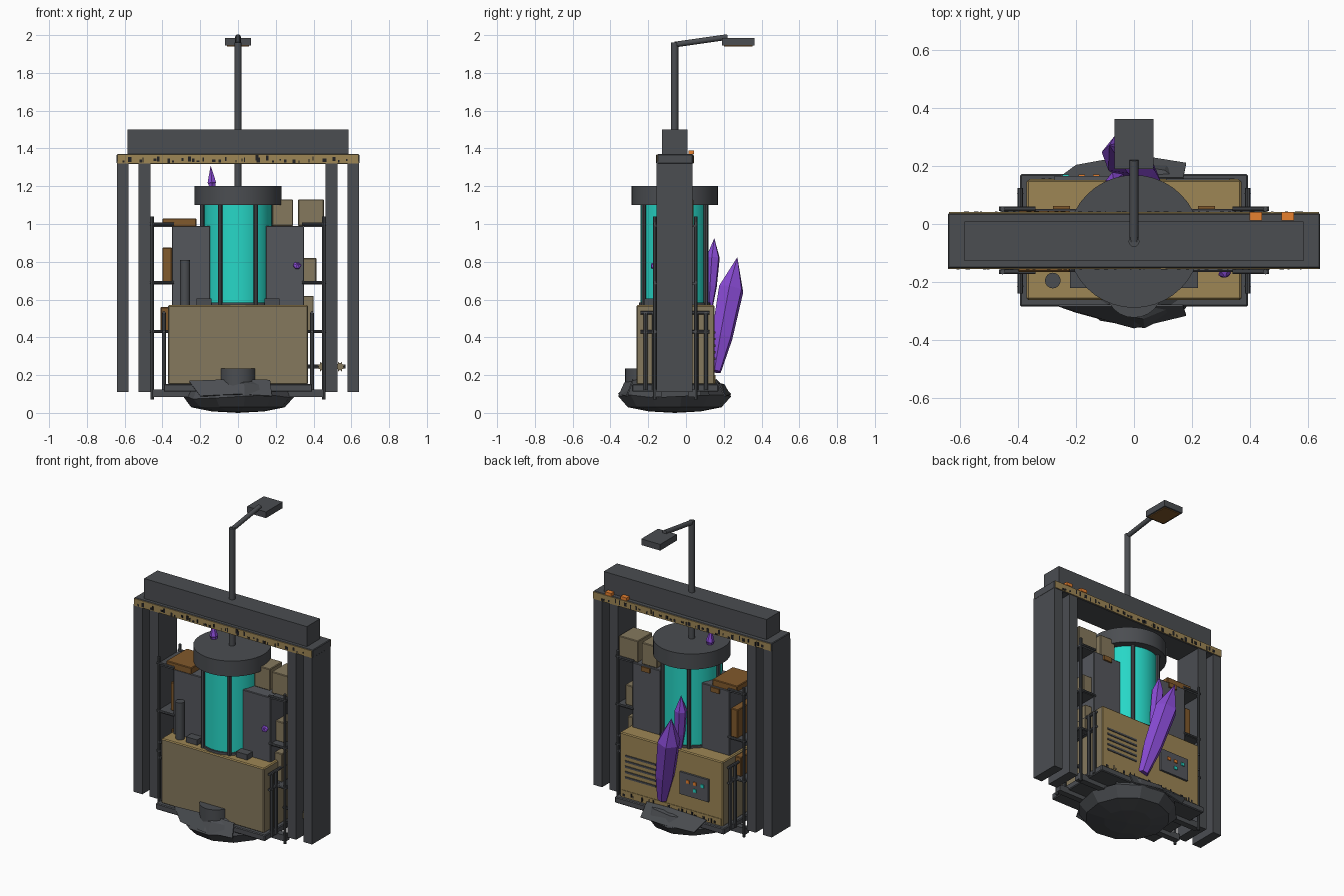
import bpy, bmesh, math, random
from mathutils import Vector, Matrix

if "Cube" in bpy.data.objects:
    bpy.data.objects.remove(bpy.data.objects["Cube"])

random.seed(4)

def mat(name, r, g, b):
    m = bpy.data.materials.new(name)
    m.diffuse_color = (r, g, b, 1)
    m.use_nodes = True
    m.node_tree.nodes["Principled BSDF"].inputs["Base Color"].default_value = m.diffuse_color
    return m

STEEL = mat("dark_steel", 0.07, 0.075, 0.083)
PANEL = mat("panel_grey", 0.09, 0.095, 0.108)
KHAKI = mat("khaki", 0.235, 0.19, 0.11)
GOLD = mat("ochre", 0.34, 0.24, 0.09)
BROWN = mat("rust_brown", 0.22, 0.10, 0.025)
TEAL = mat("teal_glow", 0.02, 0.68, 0.57)
PURPLE = mat("purple_crystal", 0.25, 0.07, 0.66)
ORANGE = mat("orange_light", 0.80, 0.22, 0.03)
BLACK = mat("near_black", 0.015, 0.015, 0.017)

def finish(name, bm, *mats):
    me = bpy.data.meshes.new(name)
    bmesh.ops.recalc_face_normals(bm, faces=bm.faces)
    bm.to_mesh(me)
    bm.free()
    ob = bpy.data.objects.new(name, me)
    bpy.context.collection.objects.link(ob)
    for m in mats:
        me.materials.append(m)
    return ob

def boxes(name, specs, m, bevel=0):
    """Each spec is x0, x1, y0, y1, z0, z1."""
    bm = bmesh.new()
    for x0, x1, y0, y1, z0, z1 in specs:
        M = Matrix.Translation(((x0 + x1) / 2, (y0 + y1) / 2, (z0 + z1) / 2))
        M = M @ Matrix.Diagonal((x1 - x0, y1 - y0, z1 - z0, 1))
        bmesh.ops.create_cube(bm, size=1, matrix=M)
    if bevel:
        bmesh.ops.bevel(bm, geom=bm.edges[:], offset=bevel, segments=1, affect='EDGES')
    return finish(name, bm, m)

def rods(name, specs, m, sides=12):
    """Each spec is start, end, radius."""
    bm = bmesh.new()
    for a, b, r in specs:
        a, b = Vector(a), Vector(b)
        M = Matrix.Translation((a + b) / 2) @ (b - a).to_track_quat('Z', 'Y').to_matrix().to_4x4()
        bmesh.ops.create_cone(bm, cap_ends=True, segments=sides, radius1=r, radius2=r,
                              depth=(b - a).length, matrix=M)
    ob = finish(name, bm, m)
    bpy.context.view_layer.objects.active = ob
    ob.select_set(True)
    bpy.ops.object.shade_smooth_by_angle(angle=math.radians(40))
    ob.select_set(False)
    return ob

def crystal(name, base, tip, r, shoulder=0.72, sides=6):
    base, tip = Vector(base), Vector(tip)
    M = Matrix.Translation(base) @ (tip - base).to_track_quat('Z', 'Y').to_matrix().to_4x4()
    L = (tip - base).length
    bm = bmesh.new()
    rings = []
    for t, k in ((0, 0.45), (0.3, 0.85), (shoulder, 1.0)):
        rings.append([bm.verts.new(M @ Vector((r * k * math.cos(i * math.tau / sides),
                      r * k * math.sin(i * math.tau / sides), t * L))) for i in range(sides)])
    top = bm.verts.new(tip)
    bm.faces.new(rings[0])
    for i in range(sides):
        j = (i + 1) % sides
        for a, b in zip(rings, rings[1:]):
            bm.faces.new((a[i], a[j], b[j], b[i]))
        bm.faces.new((rings[-1][i], rings[-1][j], top))
    return finish(name, bm, PURPLE)

CY = -0.06  # centre line of frame and tank

# gantry frame
boxes("frame_posts", [(s * x - 0.031, s * x + 0.031, -0.155, 0.035, 0.11, 1.33)
                      for s in (-1, 1) for x in (0.495, 0.61)], STEEL)
boxes("frame_lower_beam", [(-0.642, 0.642, -0.152, 0.037, 1.318, 1.37)], STEEL, 0.004)
boxes("frame_upper_beam", [(-0.585, 0.585, -0.128, 0.008, 1.37, 1.5)], STEEL)
boxes("beam_hazard_bands", [(-0.638, 0.638, -0.156, -0.152, 1.321, 1.367),
                            (-0.638, 0.638, 0.037, 0.041, 1.321, 1.367)], GOLD)
boxes("beam_light_bulbs", [(x - 0.022, x + 0.022, 0.012, 0.042, 1.37, 1.39) for x in (0.42, 0.53)], ORANGE)

# worn marks on the hazard bands
def marks(name, yz, x0, x1, n, size):
    spec = []
    for y, za, zb in yz:
        for i in range(n):
            x = x0 + (x1 - x0) * (i + random.random()) / n
            z = random.uniform(za, zb - size)
            w = random.uniform(0.004, 0.018)
            spec.append((x, x + w, y - 0.001, y + 0.001, z, z + random.uniform(0.3, 1) * size))
    return boxes(name, spec, BLACK)
marks("beam_band_marks", [(-0.1565, 1.323, 1.366), (0.0415, 1.323, 1.366)], -0.62, 0.6, 34, 0.03)

# mast and lamp
rods("lamp_mast", [((0, CY, 1.18), (0, CY, 1.96), 0.019)], STEEL)
rods("lamp_arm", [((0, CY, 1.95), (0, 0.22, 1.99), 0.015)], STEEL)
boxes("lamp_head", [(-0.068, 0.068, 0.19, 0.362, 1.945, 1.985)], STEEL)
boxes("lamp_glass", [(-0.058, 0.058, 0.2, 0.352, 1.94, 1.946)], BROWN)

# glowing tank
rods("tank_glass", [((0, CY, 0.55), (0, CY, 1.11), 0.18)], TEAL, 32)
rods("tank_cap", [((0, CY, 1.1), (0, CY, 1.2), 0.229)], STEEL, 40)
rods("tank_foot_ring", [((0, CY, 0.565), (0, CY, 0.585), 0.19)], STEEL, 32)
rods("tank_struts", [((0.19 * math.cos(a), CY + 0.19 * math.sin(a), 0.57),
                      (0.19 * math.cos(a), CY + 0.19 * math.sin(a), 1.11), 0.012)
                     for a in (i * math.pi / 3 for i in range(6))], STEEL, 8)

# body: front and sides khaki, top and back ochre
body = boxes("machine_body", [(-0.37, 0.37, -0.262, 0.152, 0.15, 0.57)], KHAKI, 0.006)
body.data.materials.append(GOLD)
for p in body.data.polygons:
    if p.normal.y > 0.6 or p.normal.z > 0.6:
        p.material_index = 1
boxes("body_tray", [(-0.393, 0.393, -0.285, 0.172, 0.112, 0.152)], STEEL, 0.005)
boxes("tray_cross_bars", [(-0.46, 0.46, y - 0.02, y + 0.02, 0.085, 0.125) for y in (-0.15, 0.03)], STEEL)
rods("front_port", [((0, -0.225, 0.14), (0, -0.225, 0.235), 0.098)], STEEL, 24)

# back face: vents, control panel, hazard strip
boxes("vent_slats", [(0.11, 0.33, 0.15, 0.157, z, z + 0.012) for z in
                     (0.28, 0.315, 0.35, 0.385, 0.42)], STEEL)
boxes("control_panel", [(-0.275, -0.07, 0.15, 0.165, 0.29, 0.435)], PANEL)
boxes("panel_orange_lights", [(x - 0.011, x + 0.011, 0.165, 0.171, 0.375, 0.395)
                              for x in (-0.13, -0.18)], ORANGE)
boxes("panel_teal_lights", [(x - 0.011, x + 0.011, 0.165, 0.171, z, z + 0.02)
                            for x, z in ((-0.235, 0.375), (-0.18, 0.33))], TEAL)
boxes("back_hazard_strip", [(-0.36, 0.36, 0.151, 0.155, 0.155, 0.2)], GOLD)
marks("back_strip_marks", [(0.1555, 0.157, 0.198)], -0.35, 0.34, 20, 0.03)

# cabinets standing beside the tank
boxes("side_cabinets", [(-0.35, -0.147, -0.165, 0.052, 0.56, 0.99),
                        (0.147, 0.35, -0.165, 0.052, 0.56, 0.99)], PANEL, 0.004)
boxes("cabinet_plinths", [(s * 0.18 - 0.04, s * 0.18 + 0.04, -0.22, -0.165, 0.565, 0.605)
                          for s in (-1, 1)], STEEL)
boxes("cabinet_hinges", [(s * 0.25 - 0.03, s * 0.25 + 0.03, 0.05, 0.062, 0.955, 0.985)
                         for s in (-1, 1)], BROWN)
rods("exhaust_pipe", [((-0.28, -0.195, 0.56), (-0.28, -0.195, 0.81), 0.027)], STEEL, 16)

# side racks with poles and shelves
poles, shelves, rails = [], [], []
for s in (-1, 1):
    for y in (-0.165, 0.052):
        poles.append(((s * 0.453, y, 0.07), (s * 0.453, y, 1.04), 0.009))
        for z in (0.43, 0.69, 1.0):
            poles.append(((s * 0.34, y, z), (s * 0.465, y, z), 0.008))
    for z in (0.43, 0.685, 0.99):
        xs = sorted((s * 0.35, s * 0.46))
        shelves.append((*xs, -0.165, 0.052, z - 0.006, z + 0.006))
    # hand rails beside the body
    for y in (-0.215, -0.17, 0.055, 0.105):
        rails.append(((s * 0.392, y, 0.12), (s * 0.392, y, 0.53), 0.011))
    for z in (0.43, 0.53):
        rails.append(((s * 0.392, -0.24, z), (s * 0.392, 0.125, z), 0.009))
rods("rack_poles", poles, STEEL, 8)
boxes("rack_shelves", shelves, STEEL)
rods("body_rails", rails, STEEL, 8)

# cargo boxes
boxes("khaki_crates", [(0.18, 0.292, -0.09, 0.04, 0.99, 1.13), (0.318, 0.455, -0.11, 0.04, 0.99, 1.13),
                       (0.345, 0.415, -0.11, 0.03, 0.69, 0.82), (0.345, 0.4, -0.12, 0.03, 0.436, 0.62)],
      KHAKI, 0.004)
boxes("brown_crates", [(-0.4, -0.22, -0.165, 0.045, 0.985, 1.03), (-0.4, -0.35, -0.12, 0.04, 0.69, 0.875),
                       (-0.41, -0.35, -0.1, 0.02, 0.436, 0.56)], BROWN, 0.004)

# side valve with toothed wheels
rods("valve_stem", [((0.37, -0.06, 0.245), (0.57, -0.06, 0.245), 0.01)], STEEL, 8)
bm = bmesh.new()
for cx in (0.445, 0.54):
    vs = [bm.verts.new((cx + (0.028 if i % 2 else 0.017) * math.cos(i * math.tau / 16), -0.09,
                        0.245 + (0.028 if i % 2 else 0.017) * math.sin(i * math.tau / 16)))
          for i in range(16)]
    f = bm.faces.new(vs)
    ext = bmesh.ops.extrude_face_region(bm, geom=[f])
    bmesh.ops.translate(bm, vec=(0, 0.05, 0), verts=[v for v in ext["geom"] if isinstance(v, bmesh.types.BMVert)])
finish("valve_wheels", bm, KHAKI)

# cracked bowl under the tray, its upper rim broken away on the right
bm = bmesh.new()
N = 12
prof = [(0.14, 0.008), (0.25, 0.03), (0.295, 0.085), (0.265, 0.15), (0.2, 0.18)]
rings = []
for k, (r, z) in enumerate(prof):
    ring = []
    for i in range(N):
        a = i * math.tau / N + 0.12
        rr = r * (1 + random.uniform(-0.03, 0.03) * (k > 1))
        ring.append(bm.verts.new((rr * math.cos(a), CY + rr * math.sin(a),
                                  z + random.uniform(-0.012, 0.012) * (k > 1))))
    rings.append(ring)
hub = bm.verts.new((0, CY, 0))
for i in range(N):
    j = (i + 1) % N
    bm.faces.new((hub, rings[0][j], rings[0][i]))
    for k in range(4):
        if k >= 2 and i in (0, 11):
            continue
        bm.faces.new((rings[k][i], rings[k][j], rings[k + 1][j], rings[k + 1][i]))
finish("cracked_bowl", bm, STEEL)
# front and back rim shards
boxes("bowl_hub", [(-0.14, 0.14, CY - 0.14, CY + 0.14, 0.03, 0.115)], STEEL)
bm = bmesh.new()
for y0, y1 in ((-0.285, -0.36), (0.16, 0.24)):
    top = [bm.verts.new((x, y0, z)) for x, z in ((-0.26, 0.17), (0.0, 0.18), (0.17, 0.175))]
    low = [bm.verts.new((x, y, z)) for x, y, z in
           ((-0.2, y1 * 0.85, 0.09), (0.0, y1, 0.1), (0.18, y1 * 0.88, 0.09))]
    for i in (0, 1):
        bm.faces.new((top[i], top[i + 1], low[i + 1], low[i]))
shards = finish("bowl_rim_shards", bm, STEEL)
shards.modifiers.new("thickness", 'SOLIDIFY').thickness = 0.008

# crystals growing on the machine
crystal("large_crystal", (0.06, 0.155, 0.22), (-0.085, 0.272, 0.825), 0.07)
crystal("small_crystal", (-0.04, 0.125, 0.56), (-0.07, 0.15, 0.925), 0.038)
crystal("cap_crystal", (-0.135, -0.05, 1.17), (-0.145, -0.05, 1.31), 0.026, 0.35)
crystal("cabinet_crystal", (0.31, -0.155, 0.77), (0.315, -0.185, 0.79), 0.022, 0.6)
crystal("underside_crystal", (-0.03, 0.15, 0.13), (-0.06, 0.2, 0.1), 0.03)
